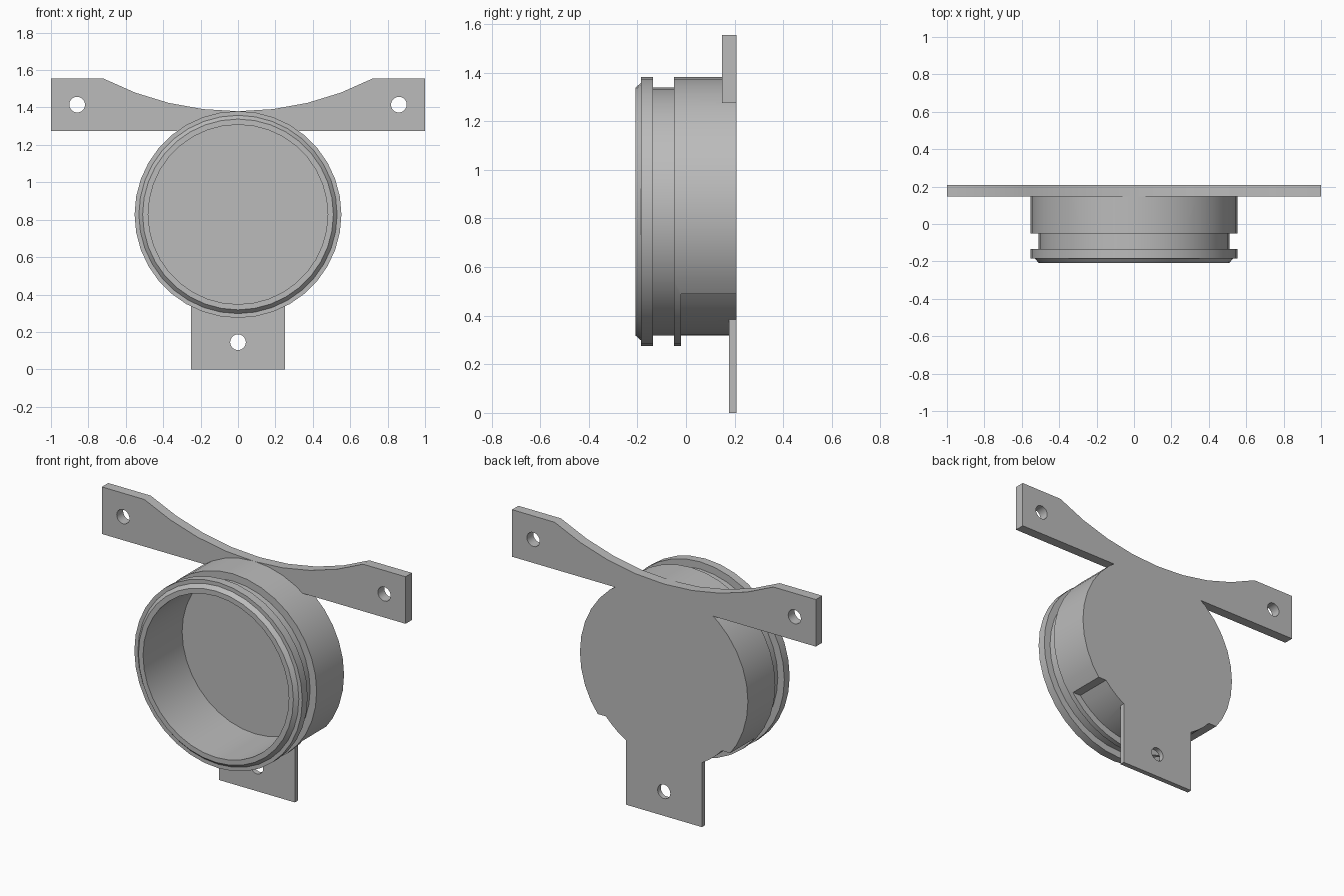
import bpy, bmesh, math

if "Cube" in bpy.data.objects:
    bpy.data.objects.remove(bpy.data.objects["Cube"])

CZ = 0.828                      # height of the cup axis
BACK = 0.2075                   # rear plane shared by all parts
SEG = 36

grey = bpy.data.materials.new("mid grey")
grey.diffuse_color = (0.5, 0.5, 0.5, 1)
grey.use_nodes = True
grey.node_tree.nodes["Principled BSDF"].inputs["Base Color"].default_value = grey.diffuse_color


def finish(name, bm):
    bmesh.ops.recalc_face_normals(bm, faces=bm.faces)
    me = bpy.data.meshes.new(name)
    bm.to_mesh(me)
    bm.free()
    me.materials.append(grey)
    ob = bpy.data.objects.new(name, me)
    bpy.context.collection.objects.link(ob)
    return ob


def prism(name, pts, y0, y1):
    """Extrude an (x, z) outline from y0 to y1."""
    bm = bmesh.new()
    face = bm.faces.new([bm.verts.new((x, y0, z)) for x, z in pts])
    ext = bmesh.ops.extrude_face_region(bm, geom=[face])
    vs = [g for g in ext["geom"] if isinstance(g, bmesh.types.BMVert)]
    bmesh.ops.translate(bm, verts=vs, vec=(0, y1 - y0, 0))
    return finish(name, bm)


def circle(x, z, r, n):
    return [(x + r * math.sin(2 * math.pi * i / n),
             z + r * math.cos(2 * math.pi * i / n)) for i in range(n)]


def lathe(name, profile):
    """Spin an (r, y) profile about the cup axis; ends lie on the axis."""
    bm = bmesh.new()
    rings = []
    for r, y in profile:
        rings.append([bm.verts.new((x, y, z)) for x, z in circle(0, CZ, r, SEG)])
    for a, b in zip(rings, rings[1:]):
        for i in range(SEG):
            j = (i + 1) % SEG
            bm.faces.new((a[i], a[j], b[j], b[i]))
    bm.faces.new(rings[0])
    bm.faces.new(rings[-1])
    return finish(name, bm)


def combine(target, tool, op):
    mod = target.modifiers.new(op, 'BOOLEAN')
    mod.operation, mod.solver, mod.object = op, 'EXACT', tool
    bpy.context.view_layer.objects.active = target
    bpy.ops.object.modifier_apply(modifier=mod.name)
    bpy.data.objects.remove(tool)


# Round cup with chamfered lip, front flange and groove
cup = lathe("mounting_cup", [
    (0.51, -BACK), (0.53, -0.185), (0.553, -0.185), (0.553, -0.135),
    (0.51, -0.135), (0.51, -0.05), (0.553, -0.05), (0.553, BACK)])

# Recess under the rear body, down to the groove radius
a = math.acos((CZ - 0.49) / 0.51)
arc = [(0.51 * math.sin(t), CZ - 0.51 * math.cos(t))
       for t in (a * (i / 8 - 1) for i in range(17))]
recess = prism("recess_cutter",
               [(-0.7, 0.49)] + arc + [(0.7, 0.49), (0.7, 0.1), (-0.7, 0.1)],
               -0.02, 0.4)
combine(cup, recess, 'DIFFERENCE')

# Wide upper bracket with a scooped top edge
R = 1.57
half = math.asin(0.72 / R)
scoop = [(R * math.sin(t), 1.38 + R * (1 - math.cos(t)))
         for t in (half * (1 - i / 4) for i in range(9))]
bracket = prism("upper_bracket",
                [(-1, 1.275), (1, 1.275), (1, 1.555)] + scoop + [(-1, 1.555)],
                0.1475, BACK)
combine(cup, bracket, 'UNION')

# Lower tab
tab = prism("lower_tab", [(-0.25, 0), (0.25, 0), (0.25, 0.5), (-0.25, 0.5)],
            0.1775, BACK)
combine(cup, tab, 'UNION')

# Cup bore and screw holes
combine(cup, prism("bore_cutter", circle(0, CZ, 0.48, SEG), -0.4, 0.16), 'DIFFERENCE')
for x, z in ((-0.86, 1.415), (0.86, 1.415), (0, 0.145)):
    combine(cup, prism("hole_cutter", circle(x, z, 0.042, 20), 0.1, 0.3), 'DIFFERENCE')

# Smooth the round walls, keep the edges sharp
bpy.ops.object.select_all(action='DESELECT')
cup.select_set(True)
bpy.context.view_layer.objects.active = cup
bpy.ops.object.shade_smooth_by_angle(angle=math.radians(25))
